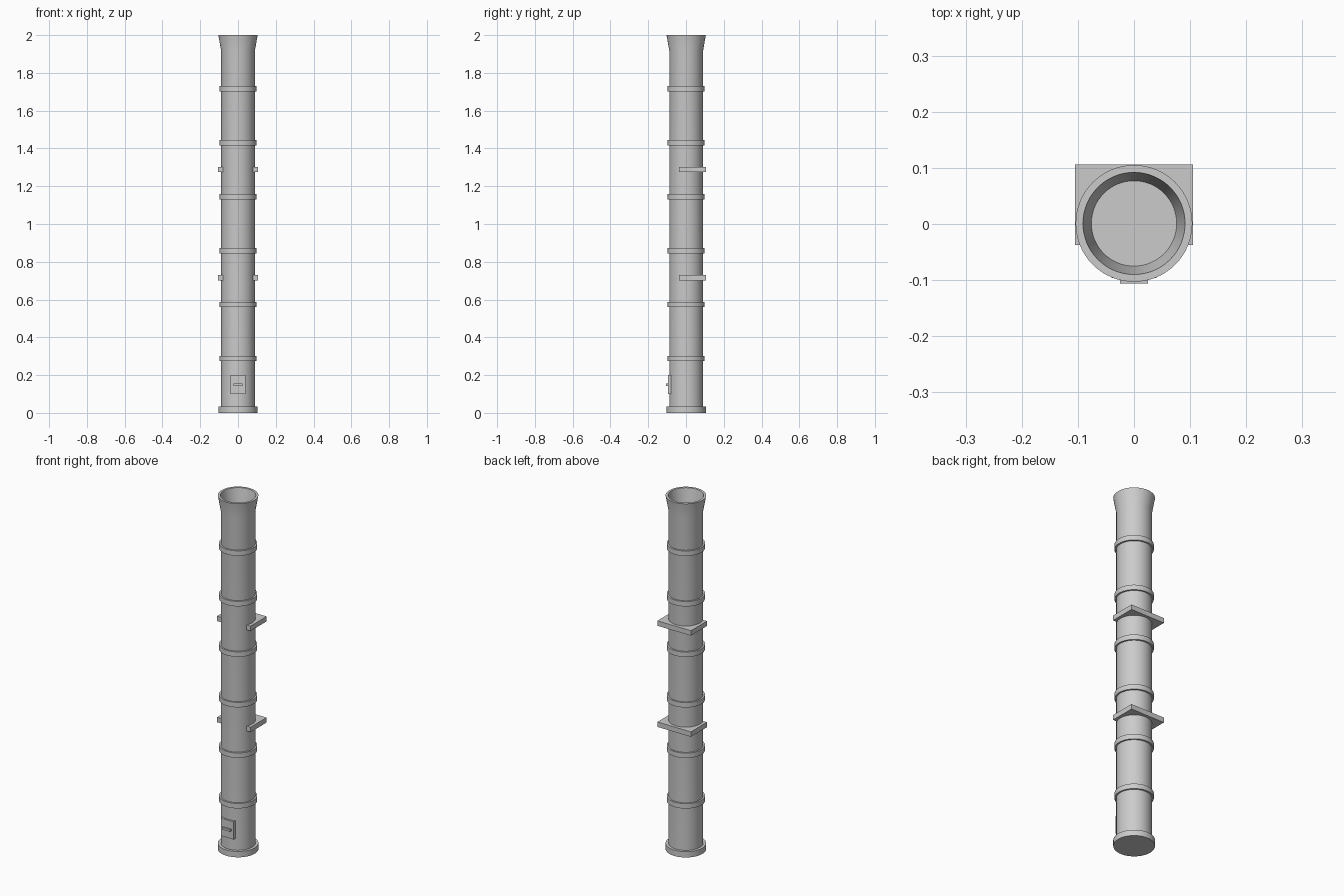
import bpy, bmesh, math

if "Cube" in bpy.data.objects:
    bpy.data.objects.remove(bpy.data.objects["Cube"])

CY = 0.001   # pipe axis is a hair behind centre
SEGS = 64

metal = bpy.data.materials.new("grey_metal")
metal.diffuse_color = (0.6, 0.6, 0.6, 1)
metal.use_nodes = True
metal.node_tree.nodes["Principled BSDF"].inputs["Base Color"].default_value = metal.diffuse_color


def finish(name, bm, smooth=False):
    bmesh.ops.recalc_face_normals(bm, faces=bm.faces)
    me = bpy.data.meshes.new(name)
    bm.to_mesh(me)
    bm.free()
    me.materials.append(metal)
    ob = bpy.data.objects.new(name, me)
    bpy.context.collection.objects.link(ob)
    if smooth:
        bpy.ops.object.select_all(action='DESELECT')
        ob.select_set(True)
        bpy.context.view_layer.objects.active = ob
        bpy.ops.object.shade_smooth_by_angle(angle=math.radians(30))
    return ob


def lathe(name, profile):
    """Spin an (r, z) profile around the pipe axis."""
    bm = bmesh.new()
    vs = [bm.verts.new((r, CY, z)) for r, z in profile]
    es = [bm.edges.new(p) for p in zip(vs, vs[1:])]
    bmesh.ops.spin(bm, geom=vs + es, cent=(0, CY, 0), axis=(0, 0, 1),
                   angle=math.tau, steps=SEGS, use_duplicate=False)
    bmesh.ops.remove_doubles(bm, verts=bm.verts, dist=1e-5)
    return finish(name, bm, True)


def box(name, x, y, z):
    """Box from (min, max) ranges."""
    bm = bmesh.new()
    bmesh.ops.create_cube(bm, size=1)
    for v in bm.verts:
        v.co = [(a + b) / 2 + c * (b - a) for c, (a, b) in zip(v.co, (x, y, z))]
    return finish(name, bm)


# pipe with flared, hollow mouth
lathe("pipe", [(0, 0), (0.089, 0), (0.089, 1.915), (0.104, 2.0),
               (0.091, 2.0), (0.076, 1.915), (0, 1.915)])

# base collar
lathe("base_collar", [(0, 0), (0.104, 0), (0.104, 0.033), (0.08, 0.033)])

# joint bands at every seventh of the height
for k in range(1, 7):
    z = 2 / 7 * k + 0.002
    lathe(f"joint_band_{k}", [(0.08, z - 0.014), (0.098, z - 0.014),
                              (0.098, z + 0.014), (0.08, z + 0.014)])

# wall brackets at the back
for k, z in enumerate((0.716, 1.288), 1):
    box(f"wall_bracket_{k}", (-0.105, 0.105), (-0.037, 0.106), (z - 0.014, z + 0.014))

# cleaning door and its handle
box("cleaning_door", (-0.04, 0.04), (-0.096, -0.076), (0.1, 0.2))
box("door_handle", (-0.025, 0.025), (-0.106, -0.09), (0.143, 0.155))
